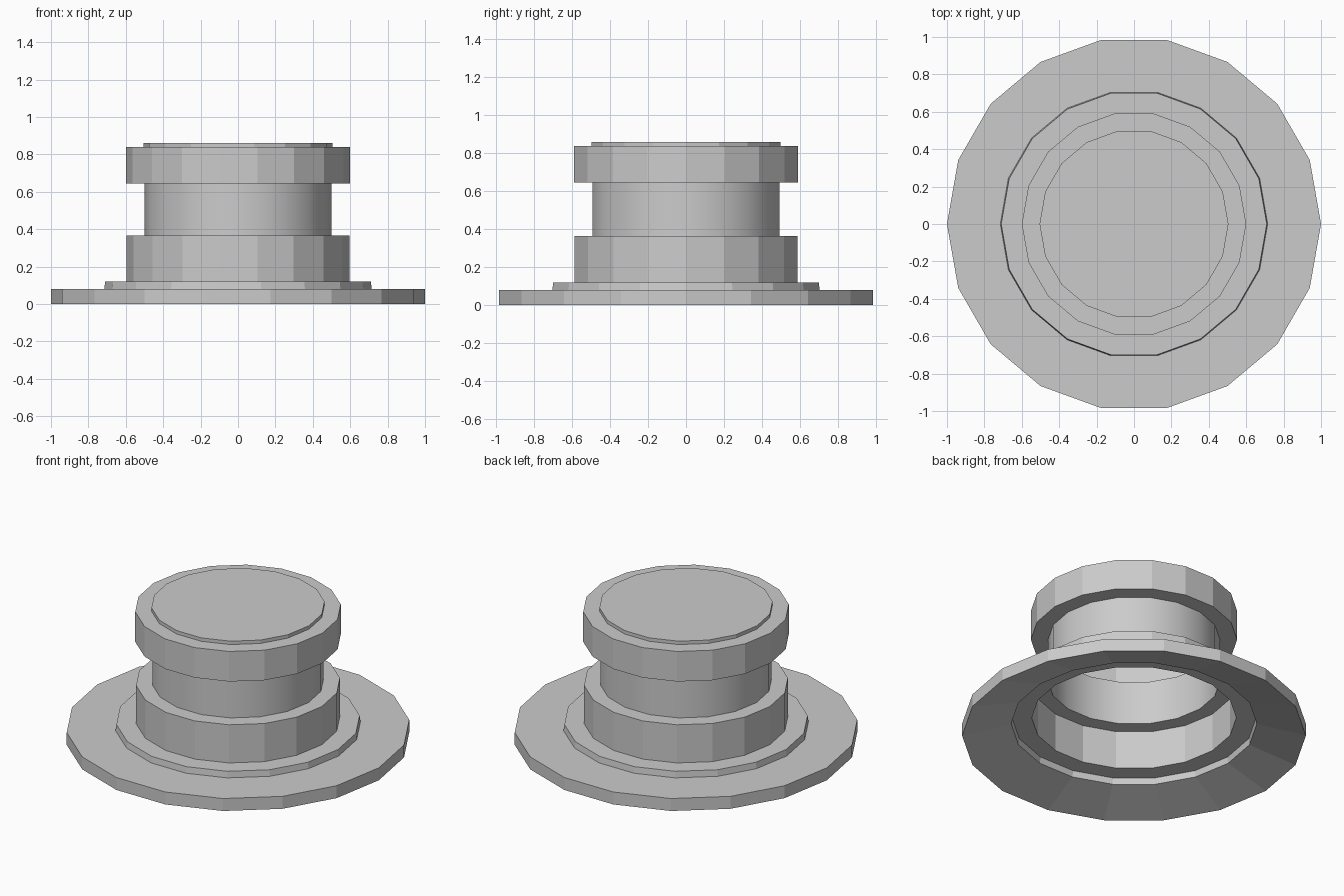
import bpy, bmesh
from math import cos, sin, tau

SIDES = 18

default_cube = bpy.data.objects.get("Cube")
if default_cube:
    bpy.data.objects.remove(default_cube, do_unlink=True)

grey = bpy.data.materials.new("plain grey")
grey.use_nodes = True
colour = (0.6, 0.6, 0.6, 1)
grey.diffuse_color = colour
grey.node_tree.nodes["Principled BSDF"].inputs["Base Color"].default_value = colour


def lathe(name, profile, smooth=False, lid=False):
    """Turn a (radius, height) profile into an open faceted shell."""
    bm = bmesh.new()
    rings = [[bm.verts.new((r * cos(tau * i / SIDES), r * sin(tau * i / SIDES), z))
              for i in range(SIDES)] for r, z in profile]
    for low, high in zip(rings, rings[1:]):
        for i in range(SIDES):
            j = (i + 1) % SIDES
            bm.faces.new((low[i], low[j], high[j], high[i])).smooth = smooth
    if lid:
        bm.faces.new(rings[-1])
    mesh = bpy.data.meshes.new(name)
    bm.to_mesh(mesh)
    bm.free()
    mesh.materials.append(grey)
    obj = bpy.data.objects.new(name, mesh)
    bpy.context.collection.objects.link(obj)
    return obj


# Wide flange with a dished underside
lathe("flange", [(0.715, 0.08), (1, 0), (1, 0.08), (0.715, 0.08)])
# Low step between the flange and the body
lathe("step", [(0.715, 0.08), (0.71, 0.12), (0.595, 0.12)])
# Lower collar, open underneath
lathe("collar", [(0.595, 0.12), (0.595, 0.365), (0.5, 0.365)])
# Rounded neck
lathe("neck", [(0.5, 0.365), (0.5, 0.645)], smooth=True)
# Overhanging cap with a raised top disc
lathe("cap", [(0.5, 0.645), (0.6, 0.645), (0.6, 0.838), (0.505, 0.838), (0.505, 0.86)], lid=True)
